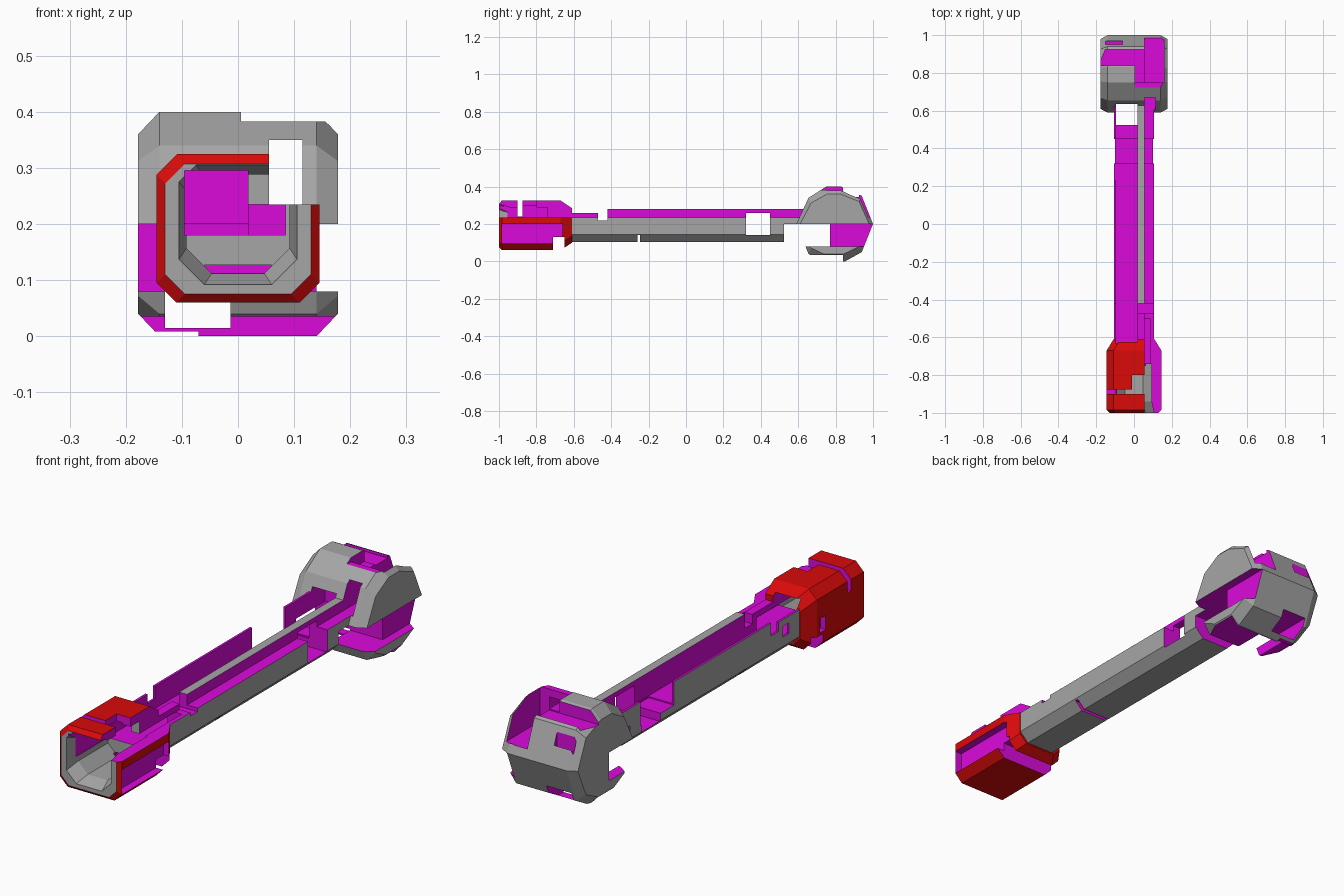
import bpy, bmesh
from mathutils import Vector

cube = bpy.data.objects.get("Cube")
if cube:
    bpy.data.objects.remove(cube)

FAR = 1.5


def material(name, color):
    m = bpy.data.materials.new(name)
    m.use_nodes = True
    m.diffuse_color = (*color, 1)
    m.node_tree.nodes["Principled BSDF"].inputs["Base Color"].default_value = (*color, 1)
    return m


grey = material("grey", (0.38, 0.38, 0.38))
red = material("red", (0.7, 0.003, 0.003))
magenta = material("magenta", (0.71, 0.003, 0.71))


def section(y, hw, z0, z1, low, top):
    """Chamfered rectangle across the length, with its own lower and upper chamfers."""
    half = [(hw - low, z0), (hw, z0 + low), (hw, z1 - top), (hw - top, z1)]
    pts = half + [(-x, z) for x, z in reversed(half)]
    return [Vector((x, y, z)) for x, z in pts]


def solid(name, rings, mat, front=None):
    """Loft rings into a closed solid; the first end may have its own material."""
    bm = bmesh.new()
    loops = [[bm.verts.new(p) for p in r] for r in rings]
    n = len(loops[0])
    for a, b in zip(loops, loops[1:]):
        for i in range(n):
            j = (i + 1) % n
            bm.faces.new((a[i], a[j], b[j], b[i]))
    first = bm.faces.new(loops[0])
    bm.faces.new(loops[-1])
    first.material_index = 1 if front else 0
    bmesh.ops.recalc_face_normals(bm, faces=bm.faces)
    mesh = bpy.data.meshes.new(name)
    bm.to_mesh(mesh)
    bm.free()
    mesh.materials.append(mat)
    if front:
        mesh.materials.append(front)
    ob = bpy.data.objects.new(name, mesh)
    bpy.context.collection.objects.link(ob)
    return ob


def carve(ob, cutter):
    """Subtract a cutter; the new faces keep the cutter's colour."""
    mod = ob.modifiers.new("carve", "BOOLEAN")
    mod.operation, mod.solver = "DIFFERENCE", "EXACT"
    mod.material_mode = "TRANSFER"
    mod.object = cutter
    bpy.context.view_layer.objects.active = ob
    bpy.ops.object.modifier_apply(modifier=mod.name)
    bpy.data.objects.remove(cutter)


def bite(ob, x=(-FAR, FAR), y=(-FAR, FAR), z=(-FAR, FAR)):
    """Carve a box out of a part, leaving magenta faces."""
    ends = [[Vector((a, b, c)) for a, c in ((x[0], z[0]), (x[1], z[0]), (x[1], z[1]), (x[0], z[1]))]
            for b in y]
    carve(ob, solid("cutter", ends, magenta))


# Cuts shared by several parts: corner groove, long trough, lower notch
groove = dict(x=(0.055, 0.115), z=(0.235, 0.35))
trough = dict(x=(-0.095, 0.018), y=(-FAR, 0.72), z=(0.18, 0.295))
channel = dict(x=(0.01, 0.085), y=(-0.76, -0.5), z=(0.18, 0.235))
notch = dict(y=(-0.71, -0.65), z=(-FAR, 0.13))

# Shaft: solid bar with a trough, leaving a thin side wall and a narrow rib
shaft = solid("shaft", [section(y, 0.105, 0.105, 0.28, 0.04, 0.003) for y in (-0.72, 0.66)], grey)
for b in (groove, trough, channel, notch,
          dict(x=(-FAR, 0.015), z=(0.275, FAR)),
          dict(x=(-FAR, 0.015), y=(0.23, 0.455), z=(0.175, FAR)),
          dict(y=(0.32, 0.45), z=(0.14, 0.26)),
          dict(y=(0.525, FAR), z=(-FAR, 0.2)),
          dict(y=(-0.47, -0.42), z=(0.22, FAR)),
          dict(y=(-FAR, -0.47), z=(0.26, FAR)),
          dict(x=(-FAR, -0.08), y=(-0.54, -0.5), z=(0.185, 0.23)),
          dict(y=(-0.26, -0.245), z=(-FAR, 0.14))):
    bite(shaft, **b)

# End cap: red chamfered sleeve with a grey lip, tapering onto the shaft
cap = solid("end_cap",
            [section(-1.0, 0.13, 0.075, 0.307, 0.035, 0.035),
             section(-0.985, 0.145, 0.06, 0.325, 0.035, 0.037),
             section(-0.67, 0.145, 0.06, 0.325, 0.035, 0.037),
             section(-0.61, 0.108, 0.1, 0.285, 0.035, 0.035)],
            red, front=grey)
# Grey bore inside the cap
carve(cap, solid("bore_cutter",
                 [section(-1.01, 0.105, 0.092, 0.305, 0.045, 0.03),
                  section(-0.998, 0.105, 0.092, 0.305, 0.045, 0.03),
                  section(-0.94, 0.092, 0.112, 0.288, 0.045, 0.03),
                  section(-0.74, 0.092, 0.112, 0.288, 0.045, 0.03)], grey))
for b in (dict(x=(0.055, FAR), z=(0.235, FAR)), trough, channel, notch,
          dict(y=(-0.9, -0.875), z=(0.24, FAR)),
          dict(x=(0.112, FAR), y=(-0.985, -0.66), z=(0.095, 0.2)),
          dict(x=(-0.01, FAR), y=(-0.88, -0.8), z=(0.28, FAR)),
          dict(x=(-0.06, 0.06), y=(-0.75, -0.725), z=(0.113, 0.127)),
          dict(x=(-FAR, -0.12), y=(-0.73, -0.69), z=(0.14, 0.2))):
    bite(cap, **b)

# Head: faceted block, lofted sideways from one outline
outline = [(-0.2, 0), (-0.135, 0.14), (-0.04, 0.2), (0.04, 0.2), (0.15, 0.15),
           (0.21, 0), (0.15, -0.15), (0.06, -0.2), (-0.06, -0.2), (-0.135, -0.16)]


def head_ring(x, sy, sz):
    return [Vector((x, 0.79 + y * sy, 0.2 + z * sz)) for y, z in outline]


head = solid("head",
             [head_ring(-0.178, 0.9, 0.8), head_ring(-0.14, 1, 1),
              head_ring(0.14, 1, 1), head_ring(0.178, 0.9, 0.8)], grey)
for b in (groove, trough,
          dict(y=(-FAR, 0.77), z=(0.08, 0.2)),
          dict(x=(0.14, FAR), z=(0.08, 0.2)),
          dict(y=(-FAR, 0.84), z=(-FAR, 0.035)),
          dict(x=(-FAR, -0.07), z=(-FAR, 0.008)),
          dict(x=(-0.13, -0.013), z=(0.015, 0.085)),
          dict(x=(0.005, FAR), z=(0.383, FAR)),
          dict(x=(0.055, 0.16), y=(0.75, 0.985), z=(0.235, FAR)),
          dict(x=(0.005, 0.06), y=(0.75, 0.85), z=(0.35, FAR)),
          dict(x=(-FAR, 0.06), y=(0.84, 0.925), z=(0.345, FAR)),
          dict(x=(-0.15, -0.06), y=(0.95, 0.97), z=(0.26, FAR))):
    bite(head, **b)
